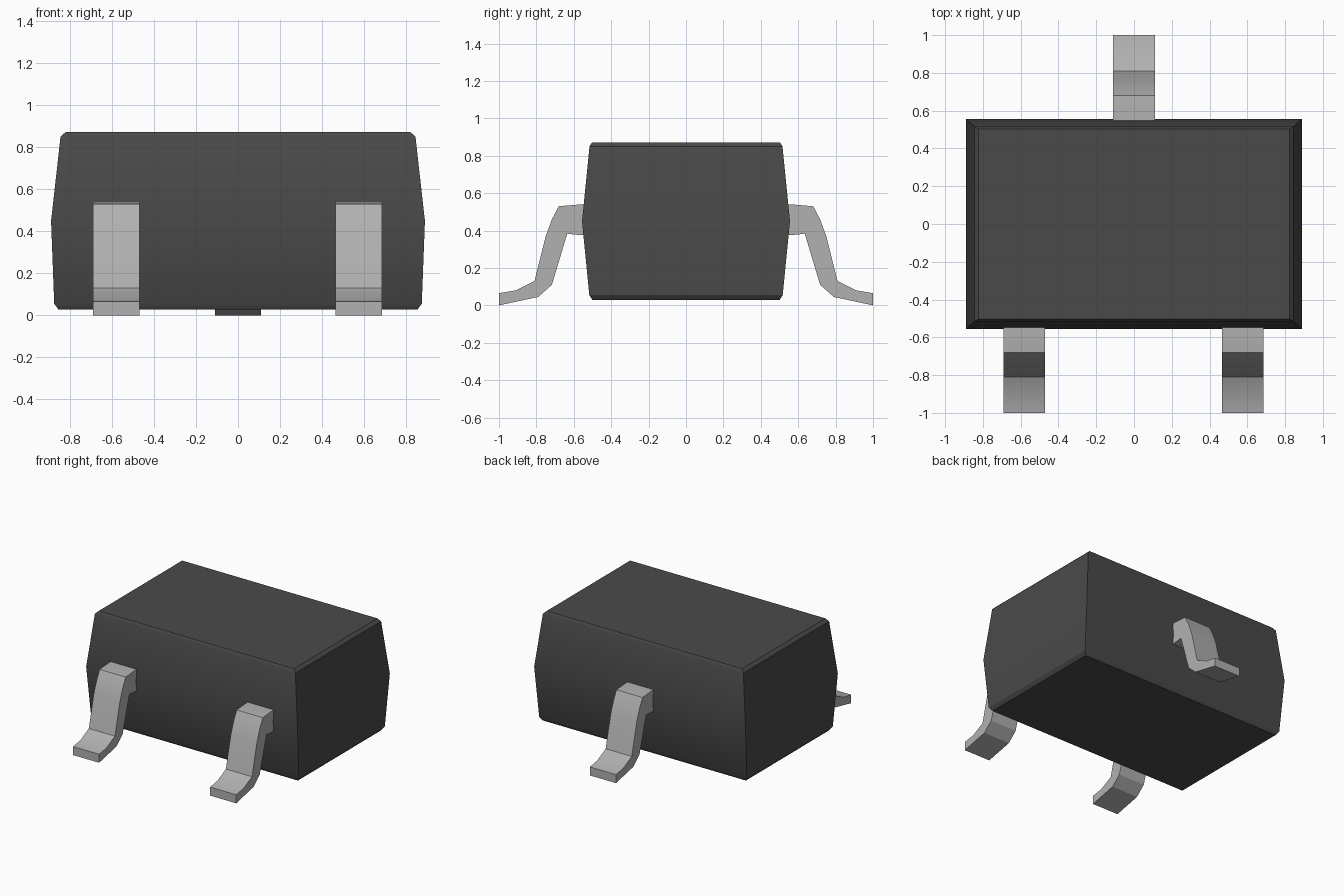
import bpy, bmesh

cube = bpy.data.objects.get("Cube")
if cube:
    bpy.data.objects.remove(cube, do_unlink=True)


def material(name, rgb, rough):
    m = bpy.data.materials.new(name)
    m.use_nodes = True
    m.diffuse_color = (*rgb, 1)
    bsdf = m.node_tree.nodes["Principled BSDF"]
    bsdf.inputs["Base Color"].default_value = (*rgb, 1)
    bsdf.inputs["Roughness"].default_value = rough
    return m


black_plastic = material("black plastic", (0.068, 0.068, 0.068), 0.6)
tin_grey = material("tin grey", (0.44, 0.44, 0.44), 0.5)


def loft(name, loops, mat):
    """Join equal-length loops of points with quads and cap both ends."""
    bm = bmesh.new()
    rings = [[bm.verts.new(p) for p in loop] for loop in loops]
    n = len(rings[0])
    for a, b in zip(rings, rings[1:]):
        for i in range(n):
            j = (i + 1) % n
            bm.faces.new((a[i], a[j], b[j], b[i]))
    bm.faces.new(rings[0])
    bm.faces.new(rings[-1])
    bmesh.ops.recalc_face_normals(bm, faces=bm.faces)
    mesh = bpy.data.meshes.new(name)
    bm.to_mesh(mesh)
    bm.free()
    mesh.materials.append(mat)
    ob = bpy.data.objects.new(name, mesh)
    bpy.context.collection.objects.link(ob)
    bpy.ops.object.select_all(action='DESELECT')
    ob.select_set(True)
    bpy.context.view_layer.objects.active = ob
    bpy.ops.object.shade_smooth_by_angle(angle=0.5)
    return ob


# Moulded body: rectangular sections as (height, half width, half depth)
sections = [(0.028, 0.855, 0.50), (0.055, 0.875, 0.517), (0.45, 0.89, 0.556),
            (0.85, 0.845, 0.516), (0.872, 0.822, 0.502)]
corners = [(-1, -1), (1, -1), (1, 1), (-1, 1)]
loft("body", [[(sx * w, sy * d, z) for sx, sy in corners]
              for z, w, d in sections], black_plastic)

# Bent lead: side profile as (distance outward, height)
profile = [(0.50, 0.535), (0.56, 0.54), (0.68, 0.53), (0.717, 0.46),
           (0.75, 0.37), (0.81, 0.13), (0.91, 0.08), (1.0, 0.065),
           (1.0, 0.0), (0.79, 0.045), (0.717, 0.11), (0.635, 0.383),
           (0.56, 0.375), (0.50, 0.375)]


def lead(name, x, side):
    loft(name, [[(x + dx, side * y, z) for y, z in profile]
                for dx in (-0.11, 0.11)], tin_grey)


lead("front_right_lead", -0.58, -1)
lead("front_left_lead", 0.575, -1)
lead("back_lead", 0.0, 1)
